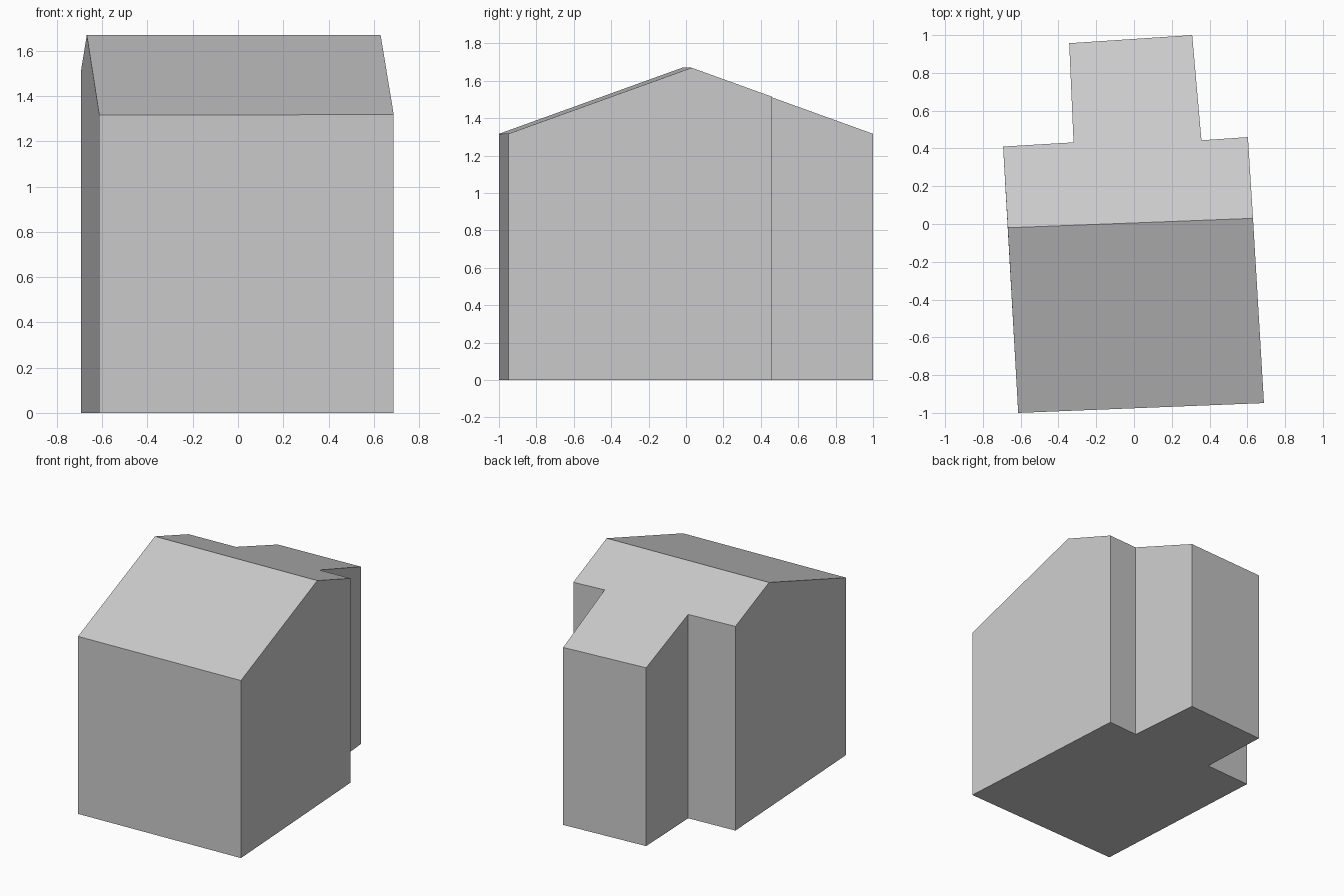
import bpy
import bmesh
from mathutils import Vector

cube = bpy.data.objects.get("Cube")
if cube:
    bpy.data.objects.remove(cube, do_unlink=True)

# Plain grey for the whole building
grey = bpy.data.materials.new("plain_grey")
grey.use_nodes = True
colour = (0.6, 0.6, 0.6, 1.0)
grey.diffuse_color = colour
grey.node_tree.nodes["Principled BSDF"].inputs["Base Color"].default_value = colour

# Footprint, anticlockwise: front block with a narrower rear wing
RIDGE_RIGHT, RIDGE_LEFT = (0.63, 0.03), (-0.668, -0.02)
footprint = [
    (-0.613, -1.0), (0.688, -0.948), RIDGE_RIGHT, (0.603, 0.46), (0.357, 0.443),
    (0.308, 1.0), (-0.343, 0.957), (-0.32, 0.432), (-0.693, 0.41), RIDGE_LEFT,
]
RIDGE_HEIGHT, PITCH = 1.67, 0.36
ridge_start = Vector(RIDGE_LEFT)
ridge_dir = (Vector(RIDGE_RIGHT) - ridge_start).normalized()


def roof_height(co):
    """Height of the gable roof above a plan position."""
    return RIDGE_HEIGHT - PITCH * abs(ridge_dir.cross(co.xy - ridge_start))


# Walls: raise the footprint up to the sloping roof
bm = bmesh.new()
base = bm.faces.new([bm.verts.new((x, y, 0)) for x, y in footprint])
raised = bmesh.ops.extrude_face_region(bm, geom=[base], use_keep_orig=True)["geom"]
top = next(g for g in raised if isinstance(g, bmesh.types.BMFace))
for v in top.verts:
    v.co.z = roof_height(v.co)

# Roof: split along the ridge into two slopes
ridge = [min(top.verts, key=lambda v: (v.co.xy - Vector(p)).length)
         for p in (RIDGE_LEFT, RIDGE_RIGHT)]
bmesh.utils.face_split(top, ridge[0], ridge[1])

# Gable walls: merge the flat panels on either side of each ridge end
gable_edges = [e for e in bm.edges
               if abs(e.verts[0].co.z - e.verts[1].co.z) > 1
               and any((e.verts[0].co.xy - v.co.xy).length < 1e-4 for v in ridge)]
bmesh.ops.dissolve_edges(bm, edges=gable_edges, use_verts=True)
bmesh.ops.recalc_face_normals(bm, faces=bm.faces)

mesh = bpy.data.meshes.new("house_body")
bm.to_mesh(mesh)
bm.free()
mesh.materials.append(grey)
house = bpy.data.objects.new("house_body", mesh)
bpy.context.collection.objects.link(house)
